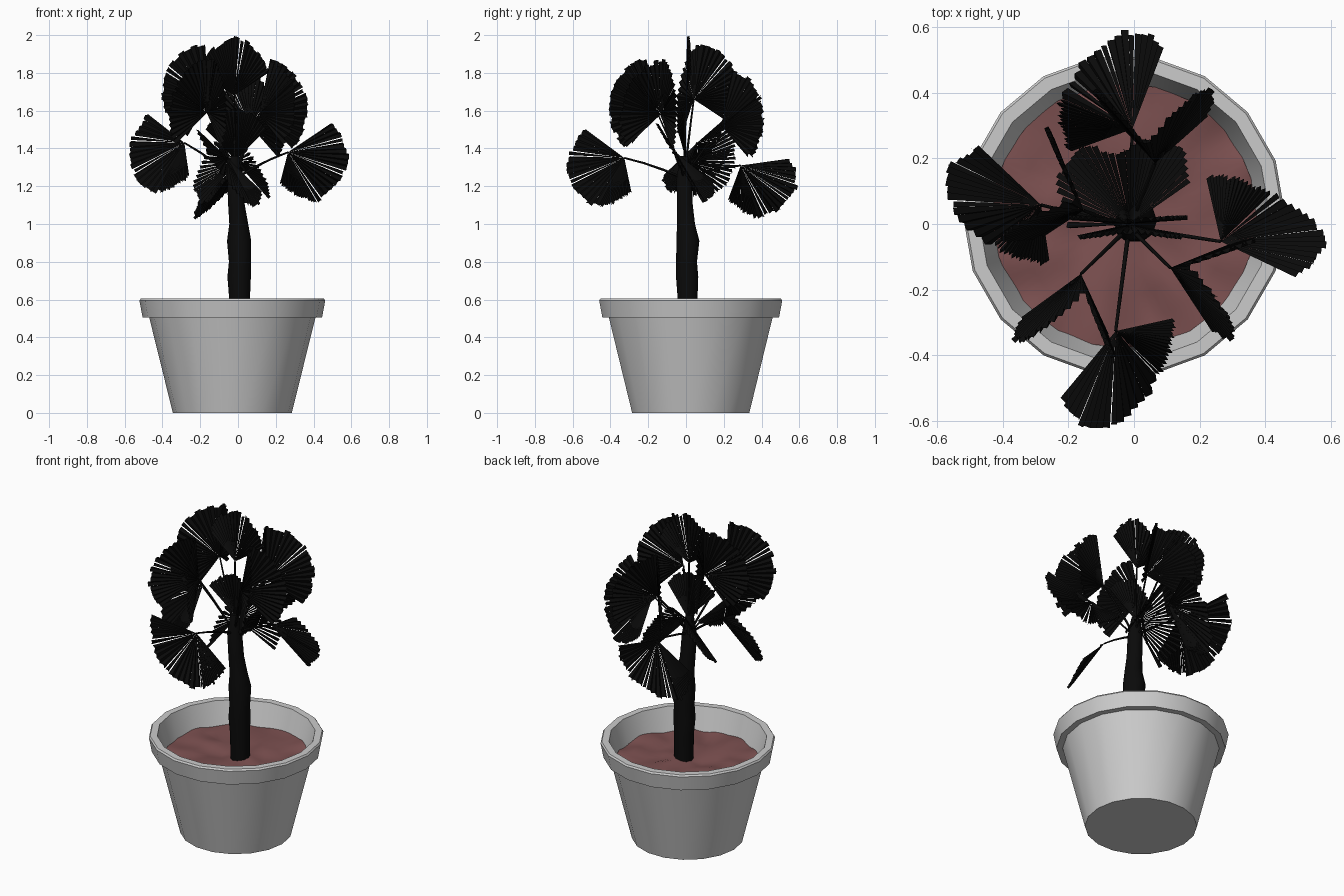
import bpy, bmesh, math, random
from mathutils import Vector, noise

if "Cube" in bpy.data.objects:
    bpy.data.objects.remove(bpy.data.objects["Cube"])

random.seed(4)

def material(name, col):
    m = bpy.data.materials.new(name)
    m.diffuse_color = (*col, 1)
    m.use_nodes = True
    m.node_tree.nodes["Principled BSDF"].inputs["Base Color"].default_value = m.diffuse_color
    return m

BLACK = material("dark_foliage", (0.003, 0.003, 0.003))
SOIL = material("soil", (0.2, 0.08, 0.08))

def make(name, bm, mat=None, smooth=None):
    me = bpy.data.meshes.new(name)
    bm.to_mesh(me)
    bm.free()
    ob = bpy.data.objects.new(name, me)
    bpy.context.collection.objects.link(ob)
    if mat:
        me.materials.append(mat)
    if smooth:
        bpy.ops.object.select_all(action='DESELECT')
        ob.select_set(True)
        bpy.context.view_layer.objects.active = ob
        bpy.ops.object.shade_smooth_by_angle(angle=math.radians(smooth))
    return ob

def loft(bm, rings, n, cap=True):
    """Join horizontal circles given as (x, y, z, radius)."""
    loops = [[bm.verts.new((x + r * math.cos(2 * math.pi * i / n),
                            y + r * math.sin(2 * math.pi * i / n), z))
              for i in range(n)] for x, y, z, r in rings]
    for a, b in zip(loops, loops[1:]):
        for i in range(n):
            j = (i + 1) % n
            bm.faces.new((a[i], a[j], b[j], b[i]))
    if cap:
        bm.faces.new(loops[0][::-1])
        bm.faces.new(loops[-1])

# Pot: tapered body, collar and hollow inside
PX, PY = -0.03, 0.025
bm = bmesh.new()
profile = [(0, 0.315), (0.505, 0.44), (0.505, 0.475), (0.595, 0.492),
           (0.605, 0.485), (0.605, 0.445), (0.40, 0.385)]
loft(bm, [(PX, PY, z, r) for z, r in profile], 18)
make("pot", bm, smooth=30)

# Soil: lumpy disc
bm = bmesh.new()
bmesh.ops.create_circle(bm, cap_ends=True, cap_tris=True, segments=24, radius=0.405)
bmesh.ops.subdivide_edges(bm, edges=bm.edges[:], cuts=4, use_grid_fill=True)
for v in bm.verts:
    v.co += Vector((PX, PY, 0.47 + 0.03 * noise.noise(v.co * 7)))
make("soil", bm, SOIL, 30)

# Trunk: slightly bent and bulging
bm = bmesh.new()
loft(bm, [(0.01, 0.01, 0.42, 0.055), (0.008, 0.008, 0.62, 0.056),
          (0.006, 0.006, 0.72, 0.062), (0.01, 0.003, 0.80, 0.058),
          (0.006, 0.01, 0.91, 0.064), (0.004, 0.0, 1.0, 0.05),
          (-0.008, -0.006, 1.10, 0.044),
          (-0.016, -0.01, 1.24, 0.042), (-0.018, -0.01, 1.36, 0.022)], 10)
make("trunk", bm, BLACK, 40)

CROWN = Vector((-0.015, -0.01, 1.24))

def stalk(name, hub):
    cu = bpy.data.curves.new(name, 'CURVE')
    cu.dimensions = '3D'
    cu.bevel_depth = 0.006
    cu.bevel_resolution = 0
    sp = cu.splines.new('POLY')
    sp.points.add(3)
    for i, p in enumerate(sp.points):
        t = i / 3
        q = CROWN.lerp(hub, t) + Vector((0, 0, 0.01 * math.sin(math.pi * t)))
        p.co = (*q, 1)
        p.radius = 1.2 - 0.4 * t
    cu.materials.append(BLACK)
    bpy.context.collection.objects.link(bpy.data.objects.new(name, cu))

def fan(name, az, hr, hz, dirs, n=32, gaps=(), fill=1.0):
    """Pleated fan leaf; dirs are (outward, sideways, up) for start, middle, end."""
    a = math.radians(az)
    R, T, Z = Vector((math.cos(a), math.sin(a), 0)), Vector((-math.sin(a), math.cos(a), 0)), Vector((0, 0, 1))
    hub = Vector((-0.01, 0, hz)) + R * hr
    e = [R * d[0] + T * d[1] + Z * d[2] for d in dirs]

    def at(u):
        i, t = (0, u * 2) if u < 0.5 else (1, u * 2 - 1)
        p, q = e[i], e[i + 1]
        length = p.length * (1 - t) + q.length * t
        w = p.angle(q)
        k = math.sin(w)
        d = p.normalized() * (math.sin((1 - t) * w) / k) + q.normalized() * (math.sin(t * w) / k)
        return d * length

    bm = bmesh.new()
    for i in range(n):
        h = 0.5 * fill * (0.6 if i in gaps else 1)
        lo, mid, hi = (at((i + 0.5 + s) / n) for s in (-h, 0, h))
        nor = lo.cross(hi).normalized()
        k = random.uniform(0.96, 1.03)
        root = bm.verts.new(hub)
        tips = [bm.verts.new(hub + v * k + nor * o)
                for v, o in ((lo, -0.006), (mid, 0.008), (hi, -0.006))]
        bm.faces.new((root, tips[0], tips[1]))
        bm.faces.new((root, tips[1], tips[2]))
    make(name, bm, BLACK)
    stalk(name + "_stalk", hub)

# Lower drooping leaves
LOW_A = [(0.25, -0.06, 0.16), (0.12, 0.17, -0.26), (-0.08, 0.19, -0.17)]
LOW_B = [(0.22, -0.13, 0.15), (0.12, 0.15, -0.26), (-0.06, 0.17, -0.18)]
LOWEST = [(0.26, -0.09, 0.04), (0.09, 0.22, -0.28), (-0.07, 0.19, -0.18)]
fan("lower_leaf_right", -11, 0.28, 1.38, LOW_A, gaps=(3, 9, 15))
fan("lower_leaf_front", -98, 0.33, 1.35, LOW_B, gaps=(4, 9, 16))
fan("lower_leaf_left", 168, 0.28, 1.43, LOW_B, gaps=(4, 10, 17))
fan("lower_leaf_back", 89, 0.29, 1.31, LOWEST, gaps=(5, 9, 14))

# Upper arched leaves
UP = [(0.22, -0.03, -0.17), (0.03, 0.05, 0.29), (0.07, 0.17, -0.18)]
fan("upper_leaf_front_left", 225, 0.215, 1.59, UP, 36, (9, 20))
fan("upper_leaf_front_right", -48, 0.18, 1.58, UP, 36, (11, 25))
fan("upper_leaf_back", 68, 0.20, 1.52,
    [(0.19, -0.09, -0.17), (0.04, 0.05, 0.29), (0.1, 0.2, -0.17)], 36, (10, 22))
fan("upper_leaf_left", 164, 0.15, 1.66,
    [(0.15, -0.18, -0.14), (0.03, -0.03, 0.29), (0.09, 0.1, -0.2)], 36, (12, 24))

# Upright top leaf and young leaves around the crown (outward = +x here)
fan("top_leaf", 0, -0.01, 1.68,
    [(0.18, 0.02, 0.12), (0.0, 0.012, 0.314), (-0.18, 0.02, 0.12)], 20, (8,))
fan("young_leaf_front", 0, 0.0, 1.34,
    [(0.16, -0.04, 0.16), (0.0, -0.02, 0.27), (-0.16, -0.04, 0.16)], 18)
fan("young_leaf_back", 0, 0.0, 1.33,
    [(0.18, 0.12, -0.2), (-0.03, 0.21, 0.17), (-0.18, -0.02, -0.22)], 36, (), 0.7)
